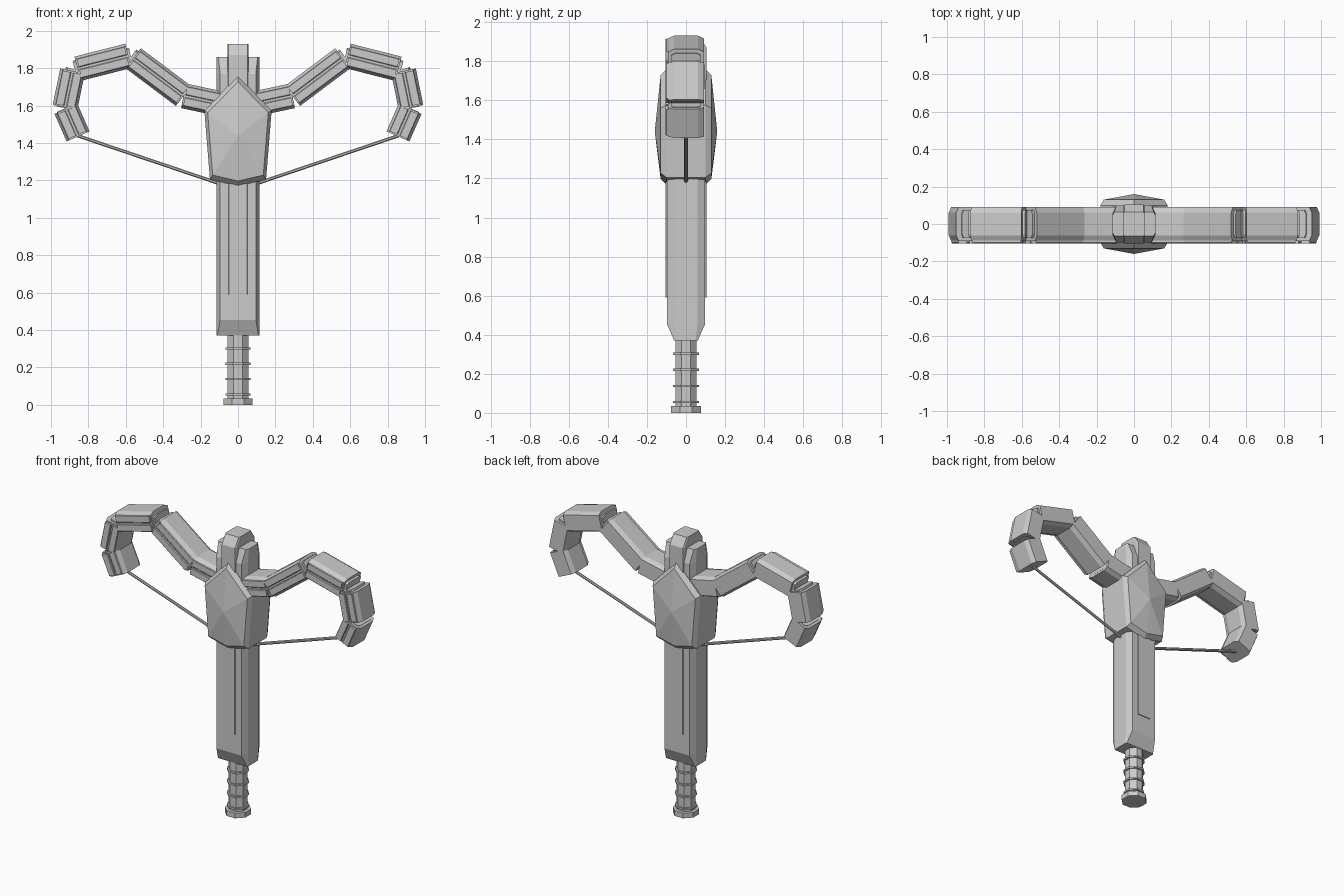
import bpy, bmesh, math
from mathutils import Vector, Matrix

cube = bpy.data.objects.get("Cube")
if cube:
    bpy.data.objects.remove(cube)

grey = bpy.data.materials.new("plain_grey")
grey.use_nodes = True
COLOUR = (0.6, 0.6, 0.6, 1)
grey.diffuse_color = COLOUR
grey.node_tree.nodes["Principled BSDF"].inputs["Base Color"].default_value = COLOUR


def loft(name, rings):
    """Skin a list of equal-length rings; a ring of one point makes a tip."""
    bm = bmesh.new()
    loops = [[bm.verts.new(p) for p in ring] for ring in rings]
    for a, b in zip(loops, loops[1:]):
        n = max(len(a), len(b))
        for i in range(n):
            j = (i + 1) % n
            quad = [a[i % len(a)], a[j % len(a)], b[j % len(b)], b[i % len(b)]]
            bm.faces.new(list(dict.fromkeys(quad)))
    for end in (loops[0], loops[-1]):
        if len(end) > 2:
            bm.faces.new(end)
    bmesh.ops.recalc_face_normals(bm, faces=bm.faces)
    mesh = bpy.data.meshes.new(name)
    bm.to_mesh(mesh)
    bm.free()
    mesh.materials.append(grey)
    obj = bpy.data.objects.new(name, mesh)
    bpy.context.collection.objects.link(obj)
    return obj


def octagon(w, d, cw, cd):
    """Chamfered rectangle with half sizes w, d and chamfers cw, cd."""
    q = [(w, d - cd), (w - cw, d)]
    return (q + [(-x, y) for x, y in reversed(q)] + [(-x, -y) for x, y in q]
            + [(x, -y) for x, y in reversed(q)])


def upright(name, levels):
    """Loft octagons upward; each level is (z, w, d, cw, cd)."""
    return loft(name, [[(x, y, z) for x, y in octagon(*s)] for z, *s in levels])


def beam(name, start, end, side, section):
    """Run a section (across, depth) between two x-z points on one side."""
    a, b = (Vector((side * p[0], 0, p[1])) for p in (start, end))
    axis = (b - a).normalized()
    across = axis.cross(Vector((0, 1, 0)))
    if side > 0:
        across = -across
    return loft(name, [[p + across * u + Vector((0, v, 0)) for u, v in section]
                       for p in (a, b)])


# Stock, tapering in depth at its foot and at its head
upright("stock", [(0.37, 0.115, 0.06, 0.005, 0.01), (0.455, 0.115, 0.098, 0.02, 0.04),
                  (1.77, 0.115, 0.098, 0.02, 0.04), (1.86, 0.115, 0.065, 0.01, 0.02)])

# Raised head block between the cheeks
upright("head_block", [(1.70, 0.055, 0.105, 0.005, 0.01), (1.87, 0.055, 0.105, 0.005, 0.01),
                       (1.93, 0.055, 0.065, 0.005, 0.01)])

# Thin rail on front and back of the stock
for label, s in (("front", -1), ("back", 1)):
    upright(label + "_rail", [(z, 0.05, 0.006, 0.002, 0.002) for z in (0.59, 1.25)]
            ).location.y = s * 0.098

# Grip with rings and pommel
def ring_part(name, radius, z0, z1):
    c = radius * 0.586
    upright(name, [(z, radius, radius, c, c) for z in (z0, z1)])


ring_part("grip", 0.055, 0.02, 0.38)
ring_part("pommel", 0.077, 0, 0.035)
for i in range(4):
    ring_part(f"grip_ring_{i + 1}", 0.066, 0.05 + i * 0.082, 0.062 + i * 0.082)

# Faceted shield wrapping front and back of the stock
CENTRE = 1.44
OUTLINE = [(0, 1.76), (0.18, 1.575), (0.15, 1.205), (0, 1.17), (-0.15, 1.205), (-0.18, 1.575)]


def shield_ring(y, scale):
    return [(x * scale, y, CENTRE + (z - CENTRE) * scale) for x, z in OUTLINE]


loft("shield", [[(0, -0.16, CENTRE)], shield_ring(-0.13, 0.9), shield_ring(-0.1, 1),
                shield_ring(0.1, 1), shield_ring(0.13, 0.9), [(0, 0.16, CENTRE)]])

# Jointed bow limbs: chamfered segments, paired front strips and inner core
SEGMENTS = [((0.06, 1.603), (0.29, 1.652)), ((0.292, 1.652), (0.56, 1.853)),
            ((0.586, 1.866), (0.858, 1.797)), ((0.885, 1.785), (0.925, 1.59)),
            ((0.92, 1.583), (0.855, 1.435))]
BODY = octagon(0.067, 0.092, 0.015, 0.03)
CORE = octagon(0.05, 0.075, 0.01, 0.02)


def strip(centre):
    return [(centre + u, v) for u, v in
            ((-0.024, -0.08), (-0.024, -0.1), (-0.02, -0.104),
             (0.02, -0.104), (0.024, -0.1), (0.024, -0.08))]


for label, side in (("left", 1), ("right", -1)):
    for i, (a, b) in enumerate(SEGMENTS):
        beam(f"{label}_limb_segment_{i + 1}", a, b, side, BODY)
        a, b = Vector(a), Vector(b)
        inset = (b - a).normalized() * 0.008
        for tag, u in (("upper", 0.03), ("lower", -0.03)):
            beam(f"{label}_{tag}_strip_{i + 1}", a + inset, b - inset, side, strip(u))
    for i, (s, t) in enumerate(zip(SEGMENTS, SEGMENTS[1:])):
        mids = [(Vector(p) + Vector(q)) / 2 for p, q in (s, t)]
        corner = (Vector(s[1]) + Vector(t[0])) / 2
        for tag, m in zip("ab", mids):
            beam(f"{label}_limb_core_{i + 1}{tag}", m, corner, side, CORE)
    # Bowstring half
    beam(label + "_bowstring", (0.86, 1.44), (0.09, 1.18), side,
         octagon(0.009, 0.009, 0.005, 0.005))
